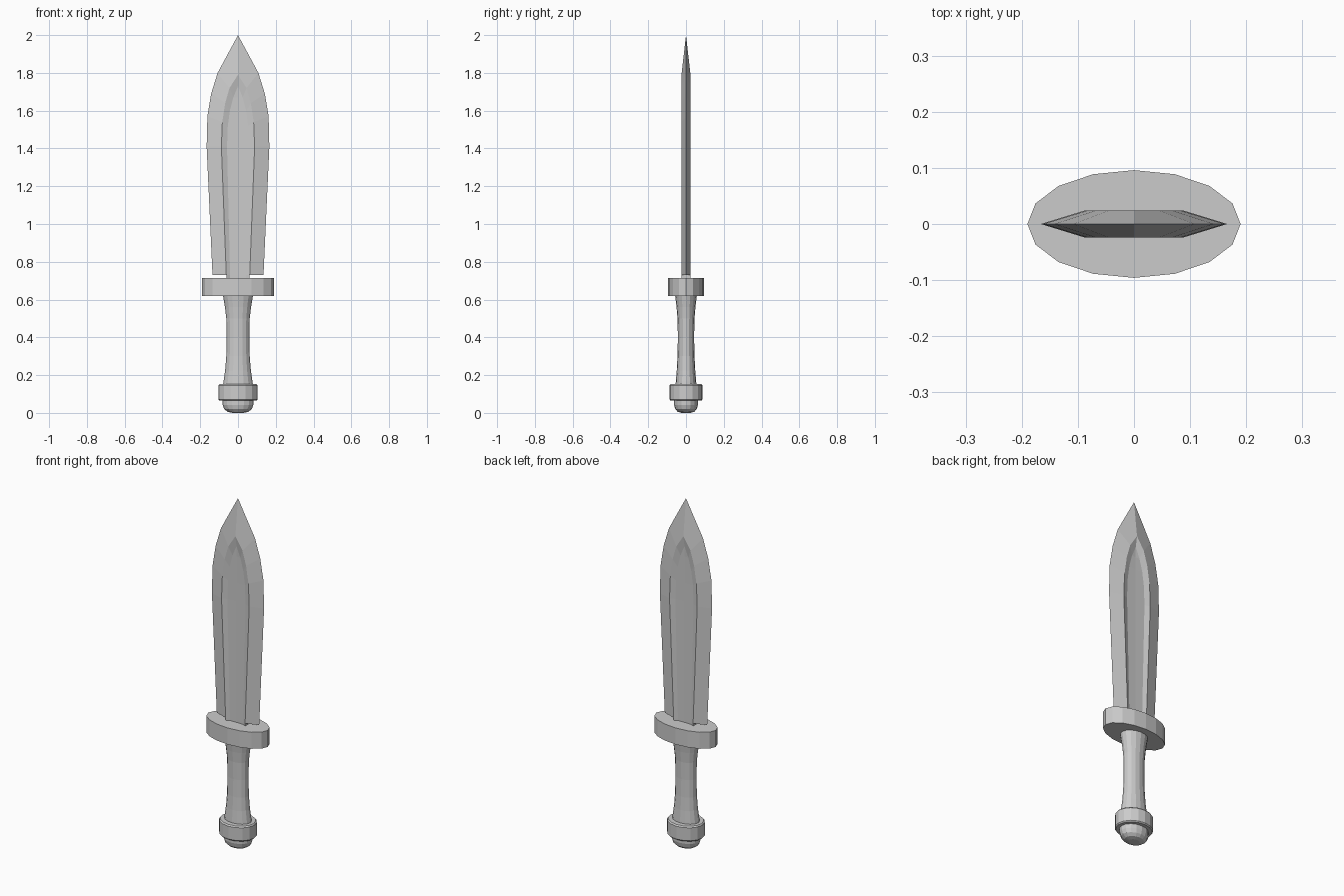
import bpy, bmesh
from math import cos, sin, pi

if "Cube" in bpy.data.objects:
    bpy.data.objects.remove(bpy.data.objects["Cube"])


def finish(name, bm):
    bmesh.ops.remove_doubles(bm, verts=bm.verts, dist=0.0005)
    bmesh.ops.recalc_face_normals(bm, faces=bm.faces)
    mesh = bpy.data.meshes.new(name)
    bm.to_mesh(mesh)
    bm.free()
    obj = bpy.data.objects.new(name, mesh)
    bpy.context.collection.objects.link(obj)
    return obj


def oval_lathe(name, profile, sides=16):
    """Stack of elliptical rings (x radius, y radius, z), capped at both ends."""
    bm = bmesh.new()
    rings = [[bm.verts.new((rx * cos(2 * pi * i / sides), ry * sin(2 * pi * i / sides), z))
              for i in range(sides)] for rx, ry, z in profile]
    for a, b in zip(rings, rings[1:]):
        for i in range(sides):
            j = (i + 1) % sides
            bm.faces.new((a[i], a[j], b[j], b[i]))
    bm.faces.new(rings[0])
    bm.faces.new(rings[-1])
    return finish(name, bm)


# Pommel: rounded end knob and collar
oval_lathe("pommel_knob", [(.03, .024, 0), (.055, .044, .006), (.073, .057, .02),
                           (.081, .063, .042), (.081, .063, .08)])
oval_lathe("pommel_collar", [(.099, .083, .066), (.104, .088, .072),
                             (.104, .088, .146), (.098, .082, .153)])

# Waisted grip
oval_lathe("grip", [(.080, .056, .14), (.077, .054, .165), (.068, .049, .225), (.062, .045, .30),
                    (.060, .043, .40), (.062, .045, .50), (.069, .050, .56), (.080, .058, .625)])

# Guard
oval_lathe("guard", [(.19, .096, .62), (.19, .096, .715)])

# Blade: one quarter lofted from cutting edge, ridge and fuller lines, then mirrored
edge = [(.135, .73), (.166, 1.41), (.162, 1.57), (.142, 1.69), (.108, 1.80), (0, 2.0)]
ridge = [(.062, .73), (.088, 1.41), (.083, 1.54), (.068, 1.64), (.045, 1.72), (0, 1.79)]
fuller = [(.042, .73), (.058, 1.41), (.054, 1.52), (.043, 1.60), (.025, 1.67), (0, 1.73)]
rows = []
for k in range(6):
    (ex, ez), (rx, rz), (fx, fz) = edge[k], ridge[k], fuller[k]
    rows.append([(ex, 0, ez), (rx, .024, rz), (fx, .014, fz), (0, .013, fz)])

polys = []
for a, b in zip(rows, rows[1:]):
    for i in range(3):
        polys.append([a[i], a[i + 1], b[i + 1], b[i]])
# Central tang runs down into the guard, below the shoulders
base = rows[0]
low = [(x, y, .69) for x, y, z in base]
for i in (1, 2):
    polys.append([base[i], base[i + 1], low[i + 1], low[i]])
mid, mid_low = (.062, 0, .73), (.062, 0, .69)
polys.append([base[0], base[1], mid])
polys.append([base[1], mid, mid_low, low[1]])
polys.append([low[1], low[2], low[3], (0, 0, .69), mid_low])

bm = bmesh.new()
for sx in (1, -1):
    for sy in (1, -1):
        for poly in polys:
            pts = []
            for p in poly:
                if p not in pts:
                    pts.append(p)
            bm.faces.new([bm.verts.new((x * sx, y * sy, z)) for x, y, z in pts])
finish("blade", bm)
